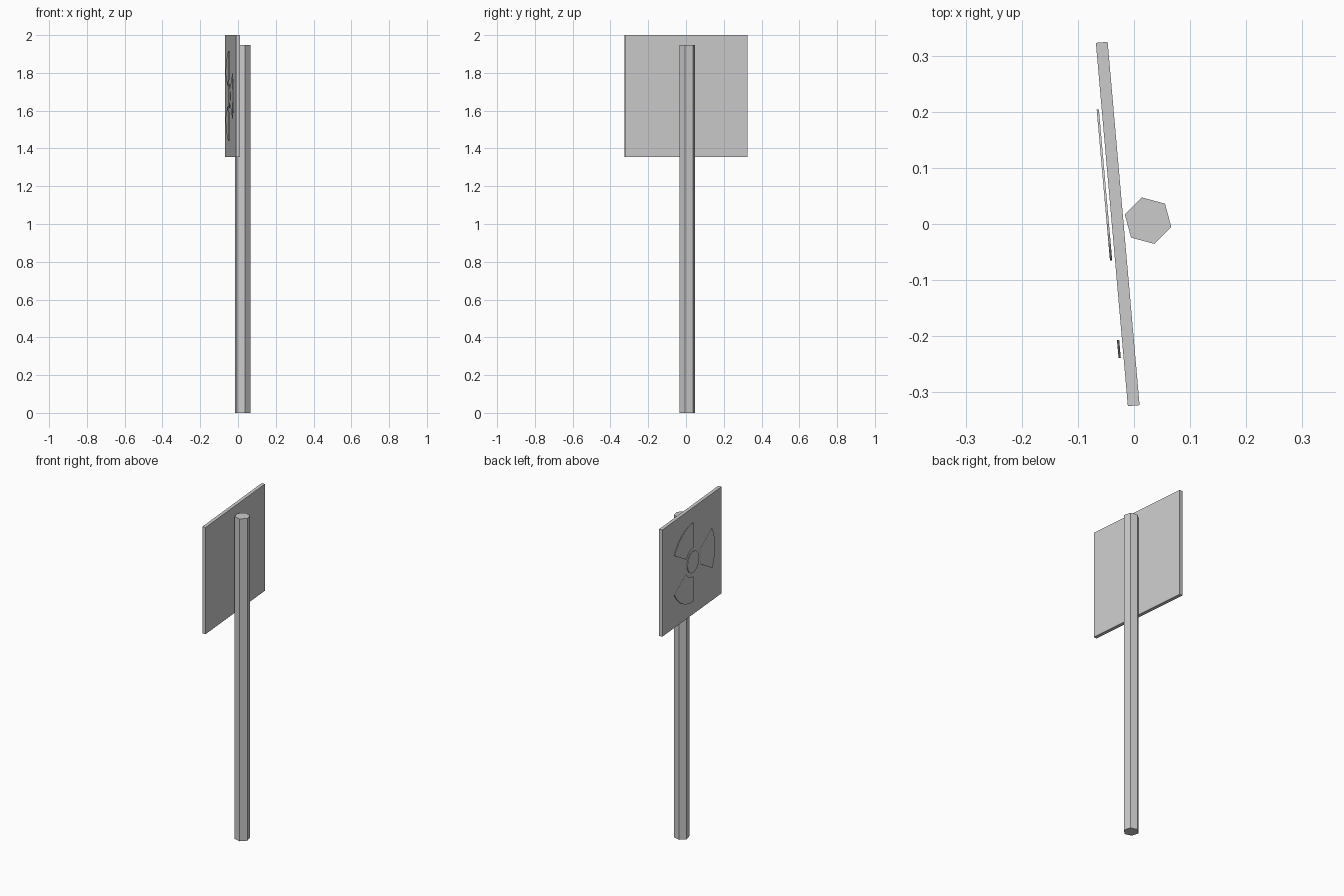
import bpy, bmesh, math
from mathutils import Matrix, Vector

cube = bpy.data.objects.get("Cube")
if cube:
    bpy.data.objects.remove(cube, do_unlink=True)

GREY = (0.6, 0.6, 0.6, 1)
grey = bpy.data.materials.new("plain_grey")
grey.use_nodes = True
grey.diffuse_color = GREY
grey.node_tree.nodes["Principled BSDF"].inputs["Base Color"].default_value = GREY

# The panel and its emblem share one slightly turned frame
PANEL = Matrix.Translation((-0.029, 0, 1.6775)) @ Matrix.Rotation(math.radians(5.03), 4, "Z")
BACK, FRONT = -0.0155, -0.0195


def finish(name, bm, matrix):
    mesh = bpy.data.meshes.new(name)
    bm.to_mesh(mesh)
    bm.free()
    mesh.materials.append(grey)
    obj = bpy.data.objects.new(name, mesh)
    obj.matrix_world = matrix
    bpy.context.collection.objects.link(obj)
    return obj


def arc(radius, start, end, steps):
    angles = [math.radians(start + (end - start) * i / steps) for i in range(steps + 1)]
    return [(-radius * math.cos(a), radius * math.sin(a)) for a in angles]


def plate(name, outline, rim):
    """Thin plate over a (y, z) outline, with side walls on its first `rim` edges."""
    bm = bmesh.new()
    back = [bm.verts.new((BACK, y, z)) for y, z in outline]
    front = [bm.verts.new((FRONT, y, z)) for y, z in outline]
    bm.faces.new(front)
    bm.faces.new(back[::-1])
    for i in range(rim):
        j = (i + 1) % len(outline)
        bm.faces.new((back[i], back[j], front[j], front[i]))
    bm.normal_update()
    # Face the front of the plate outward
    bm.faces.ensure_lookup_table()
    if bm.faces[0].normal.x > 0:
        bmesh.ops.reverse_faces(bm, faces=bm.faces[:])
    return finish(name, bm, PANEL)


# Six-sided pole
bm = bmesh.new()
bmesh.ops.create_cone(bm, cap_ends=True, segments=6, radius1=0.0428, radius2=0.0428,
                      depth=1.948, matrix=Matrix.Rotation(math.radians(45), 4, "Z"))
# Put a corner at 45 degrees whatever the primitive's starting angle
v = bm.verts[:][0].co
turn = math.radians(45) - math.atan2(v.y, v.x)
bmesh.ops.rotate(bm, verts=bm.verts[:], matrix=Matrix.Rotation(turn, 3, "Z"))
finish("pole", bm, Matrix.Translation((0.025, 0.006, 0.974)))

# Square panel
bm = bmesh.new()
bmesh.ops.create_cube(bm, size=1, matrix=Matrix.Diagonal((0.021, 0.65, 0.645, 1)))
finish("panel", bm, PANEL)

# Emblem: round hub and three blades floating just off the panel
hub = arc(0.064, 0, 360, 24)[:-1]
plate("emblem_hub", hub, len(hub))
for n, centre in enumerate((0, 120, 240)):
    outer = arc(0.238, centre - 30, centre + 30, 10)
    inner = arc(0.088, centre + 30, centre - 30, 6)
    plate(f"emblem_blade_{n + 1}", outer + inner, len(outer) - 1)
